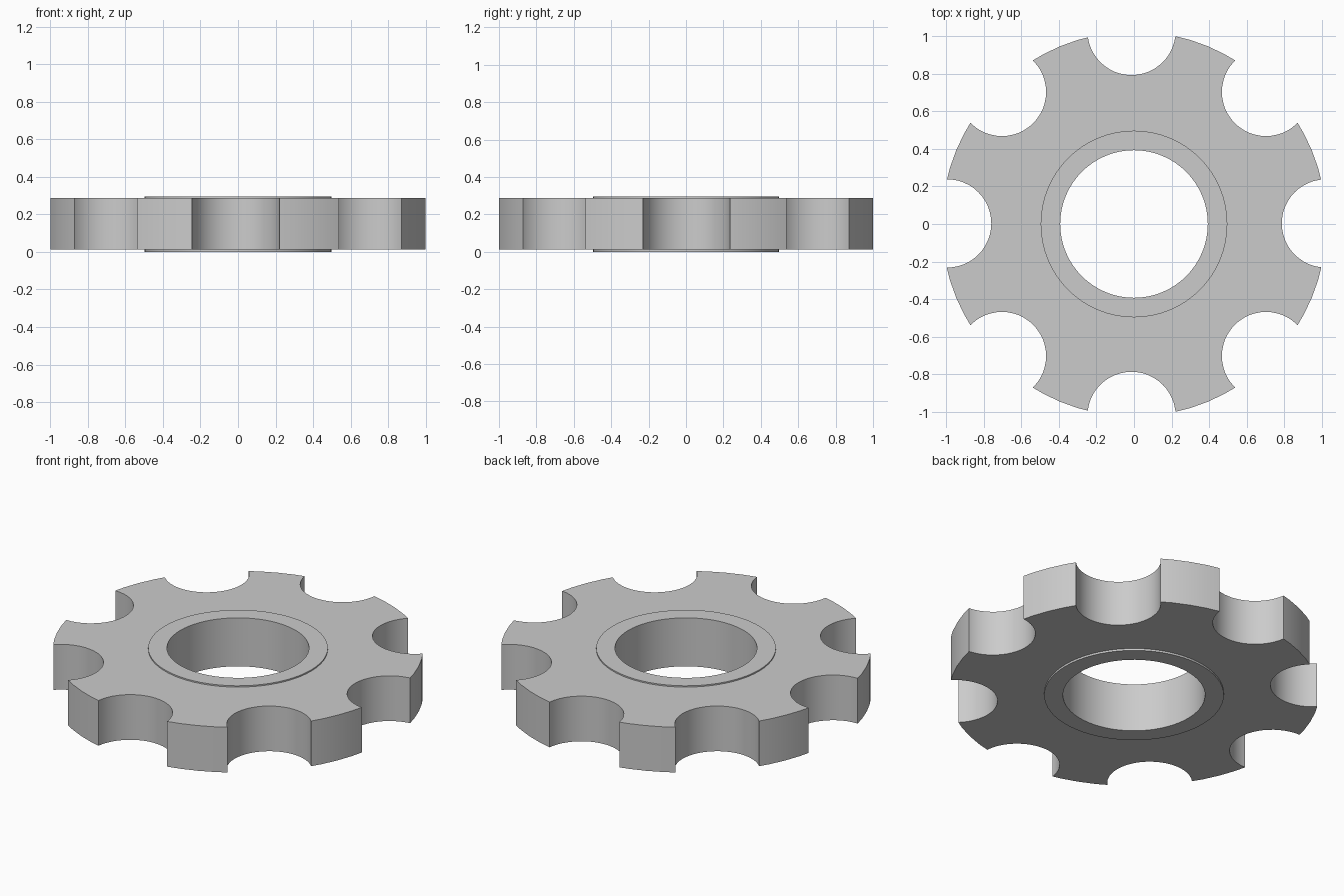
import bpy
import math

if "Cube" in bpy.data.objects:
    bpy.data.objects.remove(bpy.data.objects["Cube"])


def cylinder(name, radius, z0, z1, x=0.0, y=0.0, sides=64):
    bpy.ops.mesh.primitive_cylinder_add(vertices=sides, radius=radius, depth=z1 - z0,
                                        location=(x, y, (z0 + z1) / 2))
    obj = bpy.context.object
    obj.name = name
    return obj


def combine(target, other, operation):
    bpy.context.view_layer.objects.active = target
    mod = target.modifiers.new("combine", 'BOOLEAN')
    mod.operation = operation
    mod.solver = 'EXACT'
    mod.object = other
    bpy.ops.object.modifier_apply(modifier=mod.name)
    bpy.data.objects.remove(other)


# Main disc
wheel = cylinder("scalloped_wheel", 1.025, 0.012, 0.288)

# Eight round notches in the rim: the right, top, left and bottom ones vary slightly
notches = [(1.022, 0.003), (-0.013, 1.028), (-0.995, 0.003), (-0.013, -1.022)]
notches += [(sx * 0.703, sy * 0.703) for sx in (-1, 1) for sy in (-1, 1)]
for x, y in notches:
    combine(wheel, cylinder("notch_cutter", 0.235, -0.2, 0.5, x, y, 48), 'DIFFERENCE')

# Raised hub collar on both faces, then the bore through it
combine(wheel, cylinder("hub_collar", 0.497, 0.0, 0.296), 'UNION')
combine(wheel, cylinder("bore_cutter", 0.393, -0.2, 0.5), 'DIFFERENCE')

# Smooth curved walls, crisp edges
bpy.ops.object.select_all(action='DESELECT')
wheel.select_set(True)
bpy.context.view_layer.objects.active = wheel
bpy.ops.object.shade_smooth_by_angle(angle=math.radians(30))
